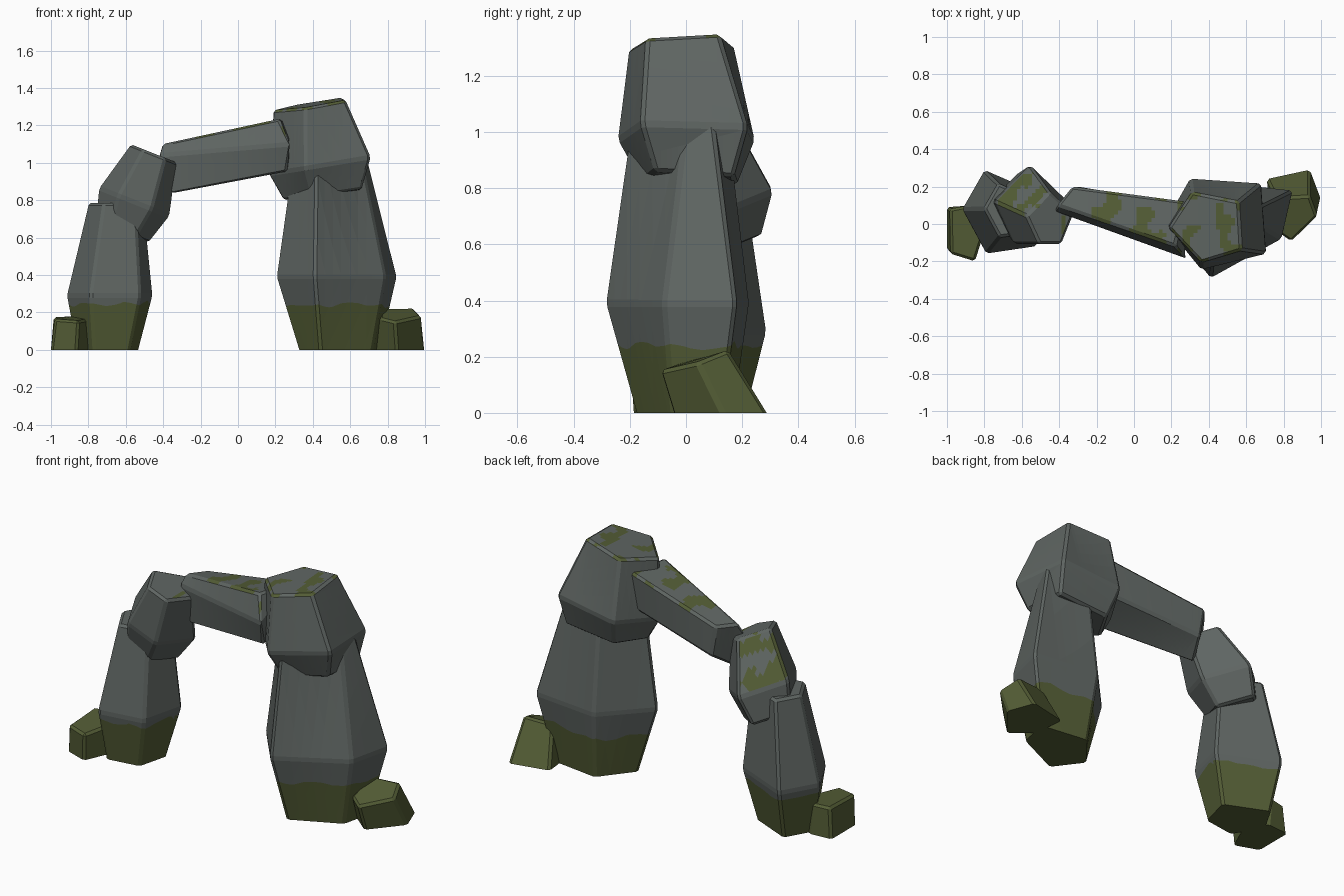
import bpy, bmesh, math
from mathutils import Vector, noise

if "Cube" in bpy.data.objects:
    bpy.data.objects.remove(bpy.data.objects["Cube"])


def material(name, rgb):
    m = bpy.data.materials.new(name)
    m.diffuse_color = (*rgb, 1)
    m.use_nodes = True
    m.node_tree.nodes["Principled BSDF"].inputs["Base Color"].default_value = m.diffuse_color
    return m


STONE = material("grey_stone", (0.115, 0.132, 0.124))
MOSS = material("green_moss", (0.088, 0.110, 0.036))


def flat(pts, z, centre=(0, 0), s=1):
    """Horizontal ring, optionally scaled about a centre and moved."""
    return [(centre[0] + x * s, centre[1] + y * s, z) for x, y in pts]


def rock(rings):
    """Loft rings into a faceted boulder with chipped (bevelled) edges."""
    bm = bmesh.new()
    loops = [[bm.verts.new(p) for p in r] for r in rings]
    n = len(loops[0])
    for a, b in zip(loops, loops[1:]):
        for i in range(n):
            j = (i + 1) % n
            bm.faces.new((a[i], a[j], b[j], b[i]))
    bm.faces.new(loops[0])
    bm.faces.new(loops[-1])
    bmesh.ops.recalc_face_normals(bm, faces=bm.faces)
    edges = [e for e in bm.edges if max(v.co.z for v in e.verts) > 0.01]
    bmesh.ops.bevel(bm, geom=edges, offset=0.013, segments=1,
                    affect='EDGES', clamp_overlap=True)
    return bm


def cut(bm, co, no):
    geom = bm.verts[:] + bm.edges[:] + bm.faces[:]
    return bmesh.ops.bisect_plane(bm, geom=geom, dist=1e-5,
                                  plane_co=co, plane_no=no)["geom_cut"]


def slices(bm, axis, step):
    """Slice the mesh with parallel planes so that colours can follow a rule."""
    vals = [v.co[axis] for v in bm.verts]
    no = Vector((0, 0, 0))
    no[axis] = 1
    t = min(vals) + step * 0.6
    while t < max(vals):
        cut(bm, no * t, no)
        t += step


def finish(name, bm, mats):
    me = bpy.data.meshes.new(name)
    bm.normal_update()
    bm.to_mesh(me)
    bm.free()
    for m in mats:
        me.materials.append(m)
    bpy.context.collection.objects.link(bpy.data.objects.new(name, me))


def moss_foot(bm, level=0.24):
    """Cut a wavy moss line round the foot of a pillar."""
    slices(bm, 0, 0.045)
    slices(bm, 1, 0.045)
    line = [g for g in cut(bm, (0, 0, level), (0, 0, 1))
            if isinstance(g, bmesh.types.BMVert)]
    moves = []
    for v in line:
        up = max((e.other_vert(v) for e in v.link_edges), key=lambda o: o.co.z)
        d = up.co - v.co
        if d.z > 0.01:
            moves.append((v, d / d.z * 0.03 * noise.noise(v.co * 9)))
    for v, d in moves:
        v.co += d
    for f in bm.faces:
        f.material_index = int(f.calc_center_median().z < level)


def moss_top(bm, cover):
    """Patch moss over upward faces and along the upper chipped edges."""
    slices(bm, 0, 0.02)
    slices(bm, 1, 0.02)
    bm.normal_update()
    top = max(v.co.z for v in bm.verts)
    for f in bm.faces:
        c = f.calc_center_median()
        nz = f.normal.z
        limit = cover if nz > 0.87 else 0.0 if nz > 0.5 else 9
        if c.z > top - 0.28 and noise.noise(c * 11 + Vector((3, 1, 0))) > limit:
            f.material_index = 1


# Right pillar: five-sided, bulging low down
right = rock([
    flat([(.32, -.02), (.44, -.18), (.72, -.05), (.76, .13), (.47, .17)], 0),
    flat([(.20, -.03), (.41, -.29), (.79, -.08), (.85, .18), (.44, .225)], .39),
    flat([(.29, -.03), (.42, -.20), (.66, .00), (.69, .10), (.45, .15)], 1.03)])
moss_foot(right)
finish("right_pillar", right, [STONE, MOSS])

# Left pillar
LEFT = [(-.23, .035), (-.10, -.205), (.17, -.165), (.235, .095), (-.11, .245)]
left = rock([flat(LEFT, 0, (-.70, .04), .72),
             flat(LEFT, .29, (-.69, .045), 1),
             flat(LEFT, .785, (-.655, .06), .64)])
moss_foot(left)
finish("left_pillar", left, [STONE, MOSS])

# Left shoulder block, leaning towards the arch
SHOULDER = [(-.20, .02), (-.09, -.20), (.10, -.20), (.20, .03), (.0, .21)]


def leaning(cx, cy, cz, s):
    return [(cx + u * s * .93, cy + v * s, cz - u * s * .37) for u, v in SHOULDER]


block = rock([leaning(-.62, .11, .63, .78), leaning(-.555, .10, .79, 1.03),
              leaning(-.45, .03, 1.05, .68)])
moss_top(block, 0.25)
finish("left_shoulder_stone", block, [STONE, MOSS])

# Sloping lintel
lintel = rock([
    [(-.41, .10, 1.10), (-.33, .20, 1.10), (-.30, .20, .92), (-.36, .07, .83), (-.43, .07, 1.04)],
    [(.22, -.12, 1.235), (.28, .12, 1.23), (.30, .10, 1.02), (.26, -.14, .95), (.285, -.19, 1.10)]])
moss_top(lintel, 0.15)
finish("lintel_stone", lintel, [STONE, MOSS])

# Capstone over the right pillar
cap = rock([
    [(.24, .00, .80), (.40, -.16, .82), (.66, -.11, .86), (.66, .17, .84), (.34, .18, .81)],
    [(.16, .00, .94), (.36, -.245, .97), (.71, -.16, 1.03), (.68, .22, 1.02), (.30, .245, .97)],
    [(.185, -.02, 1.28), (.36, -.205, 1.295), (.575, -.14, 1.335), (.56, .12, 1.35), (.31, .17, 1.31)]])
moss_top(cap, 0.2)
finish("capstone", cap, [STONE, MOSS])

# Small mossy boulders at the feet
finish("left_boulder", rock([
    flat([(-1.0, .09), (-1.0, -.14), (-.86, -.19), (-.79, -.03), (-.86, .10)], 0),
    [(-.985, .08, .175), (-.98, -.16, .165), (-.85, -.20, .155), (-.80, -.04, .165), (-.88, .10, .18)]]),
    [MOSS])
finish("right_boulder", rock([
    flat([(.73, .05), (.85, -.05), (1.0, .13), (.94, .29), (.71, .24)], 0),
    [(.76, -.04, .17), (.84, -.095, .15), (.98, .04, .18), (.94, .15, .225), (.76, .14, .22)]]),
    [MOSS])
